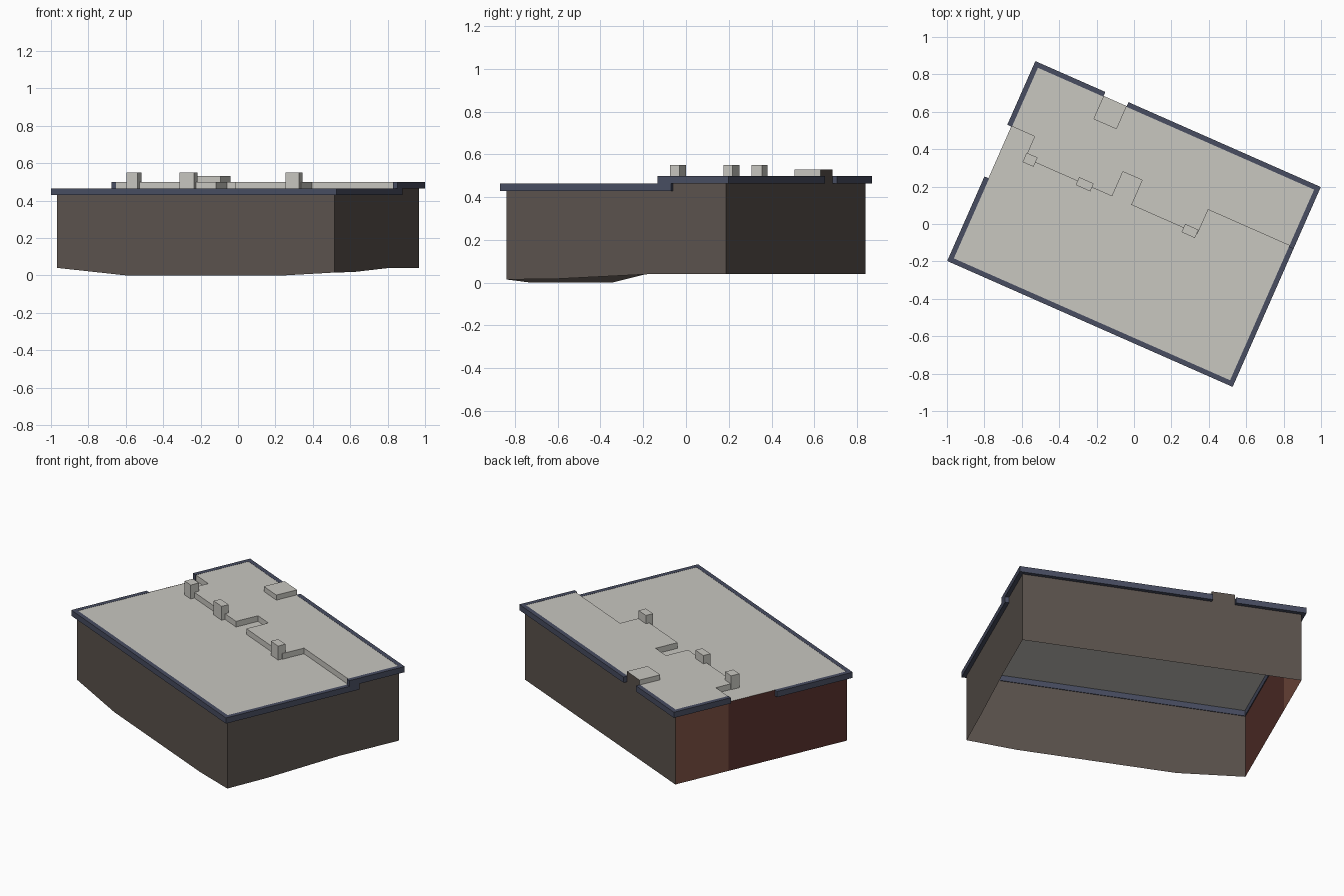
import bpy, math
from mathutils import Matrix

if "Cube" in bpy.data.objects:
    bpy.data.objects.remove(bpy.data.objects["Cube"])

# The building is laid out in local axes and turned about z
ROT = Matrix.Rotation(math.radians(-23.8), 4, 'Z')
U, V = 0.811, 0.561          # wall half sizes
OUT, INN = 0.023, 0.004      # trim overhang outside / inside the wall
LOW, HIGH, T = 0.465, 0.50, 0.035


def mat(name, c):
    m = bpy.data.materials.new(name)
    m.diffuse_color = (*c, 1)
    m.use_nodes = True
    m.node_tree.nodes["Principled BSDF"].inputs["Base Color"].default_value = m.diffuse_color
    return m


ROOF = mat("pale_grey_roof", (0.58, 0.57, 0.53))
TRIM = mat("slate_blue_trim", (0.065, 0.075, 0.12))
WALL = mat("grey_brown_wall", (0.105, 0.086, 0.075))
BRICK = mat("orange_brown_wall", (0.20, 0.08, 0.055))
RED = mat("dark_red_wall", (0.098, 0.032, 0.026))


def mesh(name, verts, faces, *mats):
    me = bpy.data.meshes.new(name)
    me.from_pydata([ROT @ Matrix.Translation(v).translation for v in verts], [], faces)
    for m in mats:
        me.materials.append(m)
    me.update()
    ob = bpy.data.objects.new(name, me)
    bpy.context.collection.objects.link(ob)
    return ob


def box(name, u0, u1, v0, v1, z0, z1, *mats):
    vs = [(u, v, z) for z in (z0, z1) for u, v in ((u0, v0), (u1, v0), (u1, v1), (u0, v1))]
    fs = [(3, 2, 1, 0), (4, 5, 6, 7), (0, 1, 5, 4), (1, 2, 6, 5), (2, 3, 7, 6), (3, 0, 4, 7)]
    return mesh(name, vs, fs, *mats)


def sheet(name, pts, m):
    return mesh(name, pts, [tuple(range(len(pts)))], m)


# Walls: thin sheets, open below, with a sloping lower edge
sheet("front_wall", [(-U, -V, .04), (-.409, -V, 0), (.52, -V, 0), (U, -V, .015),
                     (U, -V, LOW - T), (-U, -V, LOW - T)], WALL)
sheet("right_wall", [(U, -V, .015), (U, -.30, .018), (U, .17, .04), (U, V, .04),
                     (U, V, LOW), (U, .25, LOW), (U, .25, LOW - T), (U, -V, LOW - T)], WALL)
sheet("back_wall", [(U, V, .04), (-U, V, .04), (-U, V, LOW), (U, V, LOW)], WALL)
sheet("left_wall_rear", [(-U, V, .04), (-U, .212, .04), (-U, .212, LOW), (-U, V, LOW)], BRICK)
sheet("left_wall_front", [(-U, .212, .04), (-U, -V, .04), (-U, -V, LOW - T), (-U, -.09, LOW - T),
                          (-U, -.09, LOW), (-U, .212, LOW)], RED)

# Two roof levels meeting along a stepped line
step = [(U, .23), (.332, .23), (.332, .088), (-.055, .088), (-.055, .232), (-.167, .232),
        (-.167, .088), (-.675, .088), (-.675, .214), (-U, .214)]
z_low, z_high = LOW - .001, HIGH - .001
sheet("lower_roof", [(-U, -V, z_low), (U, -V, z_low)] + [(u, v, z_low) for u, v in step], ROOF)
n = len(step)
verts = [(u, v, z_high) for u, v in step] + [(u, v, z_low) for u, v in step]
verts += [(-U, V, z_high), (U, V, z_high)]
faces = [(2 * n + 1, 2 * n) + tuple(range(n - 1, -1, -1))]
faces += [(i, i + 1, n + i + 1, n + i) for i in range(n - 1)]
mesh("upper_roof", verts, faces, ROOF)

# Roof edge trim
UO, VO, UI, VI = U + OUT, V + OUT, U - INN, V - INN
box("front_trim", -UO, UO, -VO, -VI, LOW - T, LOW, TRIM)
box("right_trim_low", UI, UO, -VI, .222, LOW - T, LOW, TRIM)
box("right_trim_step", UI, UO, .222, .29, LOW - T, HIGH, TRIM)
box("right_trim_high", UI, UO, .29, VI, LOW, HIGH, TRIM)
box("left_trim_low", -UO, -UI, -VI, -.09, LOW - T, LOW, TRIM)
box("left_trim_high", -UO, -UI, .212, VI, LOW, HIGH, TRIM)
box("back_trim_left", -UO, -.425, VI, VO, LOW, HIGH, TRIM)
box("back_trim_right", -.29, UO, VI, VO, LOW, HIGH, TRIM)

# Chimneys along the step
for i, (u, v, a, b) in enumerate([(-.647, .09, .064, .054), (-.327, .088, .085, .046),
                                  (.289, .087, .078, .048)]):
    box(f"chimney_{i + 1}", u - a / 2, u + a / 2, v - b / 2, v + b / 2, LOW - .002, .55, ROOF)

# Raised dormer breaking the back trim, its rear face in wall colour
dormer = box("dormer", -.425, -.29, .426, V, LOW, .53, ROOF, WALL)
dormer.data.polygons[4].material_index = 1
